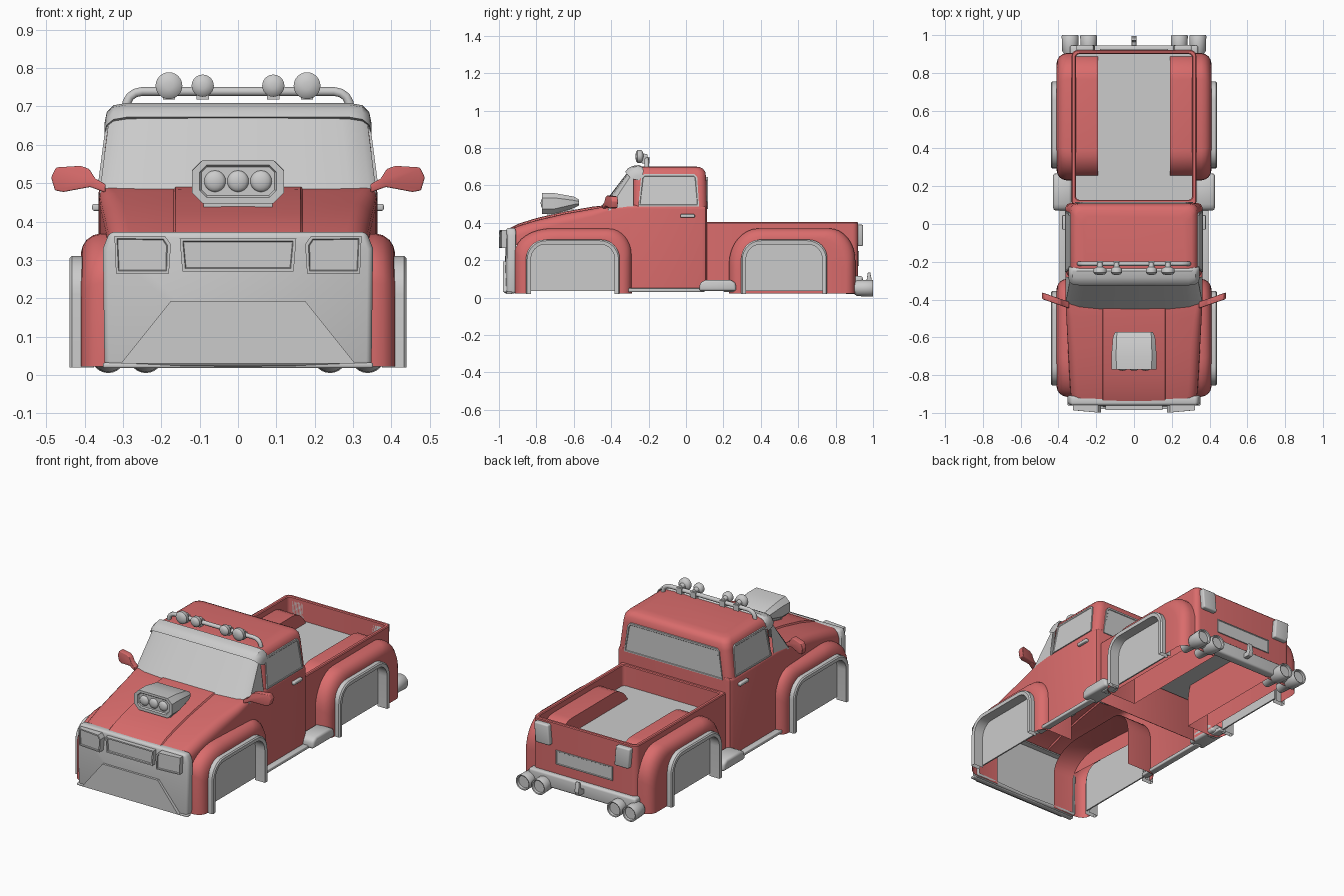
import bpy, bmesh, math

if "Cube" in bpy.data.objects:
    bpy.data.objects.remove(bpy.data.objects["Cube"])

red = bpy.data.materials.new("red_paint")
red.diffuse_color = (0.7, 0.15, 0.15, 1)
red.use_nodes = True
red.node_tree.nodes["Principled BSDF"].inputs["Base Color"].default_value = red.diffuse_color


def finish(name, bm, mat=None, mirror=False, angle=35):
    bmesh.ops.recalc_face_normals(bm, faces=bm.faces[:])
    me = bpy.data.meshes.new(name)
    bm.to_mesh(me)
    bm.free()
    ob = bpy.data.objects.new(name, me)
    bpy.context.collection.objects.link(ob)
    if mat:
        me.materials.append(mat)
    bpy.ops.object.select_all(action='DESELECT')
    ob.select_set(True)
    bpy.context.view_layer.objects.active = ob
    bpy.ops.object.shade_smooth_by_angle(angle=math.radians(angle))
    if mirror:
        ob.modifiers.new("mirror", 'MIRROR').use_mirror_merge = False
    return ob


def loft(name, rings, mat=None, closed=True, caps=(False, False), mirror=False):
    bm = bmesh.new()
    vs = [[bm.verts.new(p) for p in r] for r in rings]
    n = len(rings[0])
    for a, b in zip(vs, vs[1:]):
        for i in range(n if closed else n - 1):
            j = (i + 1) % n
            bm.faces.new((a[i], a[j], b[j], b[i]))
    if caps[0]:
        bm.faces.new(vs[0])
    if caps[1]:
        bm.faces.new(vs[-1])
    return finish(name, bm, mat, mirror)


def prism(name, pts, axis, a, b, mat=None, bevel=0, inset=None, mirror=False, shear=None):
    # outline extruded along an axis from a to b; inset = (rim width, depth) on the face at b
    k = 'xyz'.index(axis)
    bm = bmesh.new()
    ends = []
    for h in (a, b):
        ends.append([bm.verts.new(p[:k] + (h,) + p[k:]) for p in pts])
    n = len(pts)
    for i in range(n):
        j = (i + 1) % n
        bm.faces.new((ends[0][i], ends[0][j], ends[1][j], ends[1][i]))
    bm.faces.new(ends[0])
    bm.faces.new(ends[1])
    bmesh.ops.recalc_face_normals(bm, faces=bm.faces[:])
    if bevel:
        es = [e for e in bm.edges if e.calc_face_angle(0) > 0.5]
        bmesh.ops.bevel(bm, geom=es, offset=bevel, segments=3, profile=0.5, affect='EDGES')
    if inset:
        f = min(bm.faces, key=lambda f: (round(abs(f.calc_center_median()[k] - b), 4), -f.calc_area()))
        bmesh.ops.inset_region(bm, faces=[f], thickness=inset[0], depth=0)
        bmesh.ops.inset_region(bm, faces=[f], thickness=0.003, depth=-inset[1])
    if shear:
        for v in bm.verts:
            v.co = shear(v.co)
    return finish(name, bm, mat, mirror)


def rect(a0, b0, a1, b1):
    return [(a0, b0), (a1, b0), (a1, b1), (a0, b1)]


def lathe(name, x, z, prof, mirror=False, n=24):
    # profile of (y, radius) spun round an axis along y
    rings = [[(x + r * math.cos(2 * math.pi * i / n), y, z + r * math.sin(2 * math.pi * i / n))
              for i in range(n)] for y, r in prof]
    return loft(name, rings, None, True, (True, True), mirror)


def arch(x, y0, y1, zt, ca, cb, zb=0.022, n=8):
    pts = [(x, y0, zb)]
    for i in range(n + 1):
        t = math.pi / 2 * i / n
        pts.append((x, y0 + ca[0] * (1 - math.cos(t)), zt - ca[1] * (1 - math.sin(t))))
    for i in range(n + 1):
        t = math.pi / 2 * i / n
        pts.append((x, y1 - cb[0] * (1 - math.sin(t)), zt - cb[1] * (1 - math.cos(t))))
    return pts + [(x, y1, zb)]


def rounded(w, y0, y1, r, z, n=5):
    out = []
    for cx, cy, a in ((w - r, y1 - r, 0), (r - w, y1 - r, 90), (r - w, y0 + r, 180), (w - r, y0 + r, 270)):
        for i in range(n + 1):
            t = math.radians(a + 90 * i / n)
            out.append((cx + r * math.cos(t), cy + r * math.sin(t), z))
    return out


# hood and lower cab shell, open underneath and behind the front fenders
def section(y, w, zt, r=0.05, step=0.008):
    half = [(0, zt), (0.163, zt - 0.002), (0.168, zt - 0.002 - step), (w - r, zt - 0.004 - step)]
    for i in range(1, 6):
        t = math.pi / 2 * i / 5
        half.append((w - r + r * math.sin(t), zt - 0.004 - step - r * (1 - math.cos(t))))
    half.append((w, 0.035 if y > -0.3 else 0.28))
    return [(-x, y, z) for x, z in half[::-1]] + [(x, y, z) for x, z in half[1:]]


loft("hood_and_cab_body", [section(*s) for s in (
    (-0.94, 0.33, 0.372, 0.05, 0.002), (-0.89, 0.336, 0.397), (-0.8, 0.342, 0.425), (-0.65, 0.35, 0.46),
    (-0.5, 0.358, 0.486, 0.04), (-0.4, 0.362, 0.497, 0.025, 0.001), (-0.301, 0.363, 0.5, 0.02, 0),
    (-0.299, 0.363, 0.5, 0.02, 0), (0.085, 0.363, 0.495, 0.02, 0), (0.105, 0.354, 0.495, 0.02, 0),
    (0.112, 0.335, 0.495, 0.02, 0))], red, False, (False, True))

# upper cab and roof
loft("cab_roof", [rounded(*s) for s in (
    (0.362, -0.285, 0.112, 0.04, 0.47), (0.34, -0.285, 0.108, 0.04, 0.64), (0.334, -0.28, 0.103, 0.04, 0.672),
    (0.321, -0.27, 0.09, 0.04, 0.69), (0.305, -0.255, 0.072, 0.04, 0.698), (0.27, -0.23, 0.04, 0.04, 0.702))],
    red, True, (False, True))


# wraparound windscreen
def screen(z, w, yf, bow):
    h = [(w, -0.28), (w, yf), (0.95 * w, yf - 0.4 * bow), (0.8 * w, yf - 0.7 * bow), (0.45 * w, yf - 0.93 * bow)]
    return [(-x, y, z) for x, y in h] + [(0, yf - bow, z)] + [(x, y, z) for x, y in h[::-1]]


loft("windscreen", [screen(0.465, 0.362, -0.418, 0.052), screen(0.67, 0.336, -0.283, 0.03)],
     None, False, (False, True))

# sun visor over the windscreen
visor = [(-0.325, 0.672), (-0.312, 0.69), (-0.285, 0.704), (-0.25, 0.709), (-0.235, 0.7), (-0.27, 0.66)]
half = [(0.348, 0.022, -0.045, 0.6), (0.342, 0.012, -0.022, 0.9), (0.325, 0.005, -0.006, 1), (0.29, 0, 0, 1)]
stations = [(-x, a, b, s) for x, a, b, s in half] + half[::-1]
loft("sun_visor", [[(x, -0.28 + (y + 0.28) * s + dy, 0.69 + (z - 0.69) * s + dz) for y, z in visor]
                   for x, dy, dz, s in stations], None, True, (True, True))


# side and rear windows
def lean(c):
    c.x -= (c.z - 0.47) * 0.13
    return c


prism("side_window", [(-0.255, 0.488), (0.07, 0.488), (0.06, 0.645), (0.045, 0.66), (-0.225, 0.66), (-0.24, 0.645)],
      'x', 0.345, 0.3685, None, 0, (0.01, 0.0025), True, lean)
prism("rear_window", [(-0.312, 0.475), (0.312, 0.475), (0.29, 0.63), (0.275, 0.645), (-0.275, 0.645), (-0.29, 0.63)],
      'y', 0.09, 0.117, None, 0, (0.01, 0.003))

# pickup bed
loft("bed_walls", [rounded(*s) for s in (
    (0.33, 0.09, 0.92, 0.03, 0.05), (0.33, 0.09, 0.92, 0.03, 0.4), (0.326, 0.094, 0.916, 0.028, 0.405),
    (0.312, 0.124, 0.904, 0.02, 0.405), (0.308, 0.128, 0.9, 0.02, 0.4), (0.308, 0.128, 0.9, 0.02, 0.27))], red)
prism("bed_floor", rect(-0.315, 0.12, 0.315, 0.905), 'z', 0.27, 0.285)

# fenders, wheel arch flares and well plates
for tag, (y0, y1, ca, cb), (f0, f1), xi in (
        ("front", (-0.915, -0.29, (0.2, 0.13), (0.12, 0.14)), (-0.855, -0.355), 0.2),
        ("rear", (0.23, 0.905, (0.16, 0.19), (0.14, 0.17)), (0.295, 0.755), 0.19)):
    rings = [arch(x, y0 + o, y1 - o, 0.37 - o, ca, cb)
             for x, o in ((xi, 0), (0.355, 0), (0.378, 0.006), (0.395, 0.018), (0.405, 0.034), (0.409, 0.05))]
    c, d = (0.1, 0.1), (0.075, 0.08)
    rings.append(arch(0.409, f0, f1, 0.31, c, c))
    loft(tag + "_fender", rings, red, False, (tag == "rear", False), True)
    loft(tag + "_arch_flare", [
        arch(0.375, f0, f1, 0.31, c, c, 0.02), arch(0.433, f0, f1, 0.31, c, c, 0.02),
        arch(0.439, f0 + 0.006, f1 - 0.006, 0.304, c, c, 0.02),
        arch(0.437, f0 + 0.026, f1 - 0.026, 0.284, d, d, 0.02),
        arch(0.375, f0 + 0.026, f1 - 0.026, 0.284, d, d, 0.02)], None, False, (False, False), True)
    prism(tag + "_well_plate", [p[1:] for p in arch(0, f0 + 0.01, f1 - 0.01, 0.3, d, d, 0.035)],
          'x', 0.37, 0.378, None, 0, None, True)


# grille panel (hollow behind) with lamps, slot and lower guard
def bow(c):
    c.y += 0.02 * min(1, abs(c.x) / 0.35) ** 4
    return c


prism("grille_panel", [(-0.348, 0.022), (0, 0.022), (0.348, 0.022), (0.352, 0.33), (0.335, 0.373), (-0.335, 0.373),
                       (-0.352, 0.33)], 'y', -0.975, -0.925, None, 0.014, (0.002, 0.03), False, bow)
prism("headlight", [(0.18, 0.265), (0.318, 0.265), (0.322, 0.362), (0.19, 0.362), (0.175, 0.34)],
      'y', -0.95, -1.0, None, 0, (0.009, 0.006), True, bow)
prism("grille_slot", [(-0.145, 0.27), (0.145, 0.27), (0.152, 0.356), (-0.152, 0.356)],
      'y', -0.95, -0.985, None, 0, (0.011, 0.007))
prism("lower_guard", [(-0.305, 0.03), (0.305, 0.03), (0.175, 0.193), (-0.175, 0.193)], 'y', -0.96, -0.979)
prism("front_lip", rect(-0.352, 0.018, 0.352, 0.032), 'y', -0.95, -0.98, None, 0.005, None, False, bow)


# hood air scoop
def octagon(y, w, z0, z1, c):
    return [(s * x, y, z) for s, x, z in ((1, w - c, z0), (1, w, z0 + c), (1, w, z1 - c), (1, w - c, z1),
                                          (-1, w - c, z1), (-1, w, z1 - c), (-1, w, z0 + c), (-1, w - c, z0))]


loft("hood_scoop", [octagon(*s) for s in (
    (-0.763, 0.095, 0.468, 0.542, 0.014), (-0.77, 0.1, 0.463, 0.547, 0.018), (-0.77, 0.12, 0.447, 0.56, 0.028),
    (-0.7, 0.12, 0.45, 0.558, 0.025), (-0.6, 0.112, 0.478, 0.54, 0.02), (-0.572, 0.1, 0.492, 0.524, 0.01))],
    None, True, (True, True))
prism("scoop_base", rect(-0.09, 0.425, 0.09, 0.47), 'y', -0.74, -0.6)
for i in (-1, 0, 1):
    bm = bmesh.new()
    bmesh.ops.create_uvsphere(bm, u_segments=16, v_segments=10, radius=0.028)
    bmesh.ops.scale(bm, verts=bm.verts[:], vec=(1, 0.5, 1))
    bmesh.ops.translate(bm, verts=bm.verts[:], vec=(0.06 * i, -0.763, 0.505))
    finish("scoop_intake", bm)

# roof light bar and lamps
cu = bpy.data.curves.new("light_bar", 'CURVE')
cu.dimensions = '3D'
cu.bevel_depth = 0.012
cu.bevel_resolution = 3
path = [(0.293, 0.68), (0.29, 0.71), (0.282, 0.725), (0.268, 0.735), (0.25, 0.739)]
path = [(-x, z) for x, z in path] + path[::-1]
sp = cu.splines.new('POLY')
sp.points.add(len(path) - 1)
for p, (x, z) in zip(sp.points, path):
    p.co = (x, -0.21, z, 1)
bar = bpy.data.objects.new("light_bar", cu)
bpy.context.collection.objects.link(bar)
bpy.ops.object.select_all(action='DESELECT')
bar.select_set(True)
bpy.context.view_layer.objects.active = bar
bpy.ops.object.convert(target='MESH')
bpy.ops.object.shade_smooth_by_angle(angle=math.radians(50))
for x, r in ((0.18, 0.035), (0.092, 0.029)):
    lathe("roof_lamp", x, 0.754, [(-0.205, 0.012), (-0.228, 0.016), (-0.235, r * 0.9), (-0.24, r), (-0.258, r),
                                  (-0.266, r * 0.75), (-0.27, r * 0.3)], True)
    prism("lamp_bracket", rect(x - 0.016, -0.235, x + 0.016, -0.195), 'z', 0.718, 0.752, None, 0, None, True)


# door mirrors and handles
def sweep(c):
    c.y += (c.x - 0.35) * 0.35
    return c


prism("door_mirror", [(0.345, 0.475), (0.385, 0.49), (0.455, 0.477), (0.477, 0.481), (0.487, 0.515), (0.474, 0.541),
                      (0.41, 0.545), (0.388, 0.537), (0.372, 0.512), (0.345, 0.497)],
      'y', -0.445, -0.41, red, 0.004, None, True, sweep)
prism("door_handle", rect(-0.03, 0.428, 0.047, 0.446), 'x', 0.355, 0.38, None, 0.005, None, True)

# sills and side steps
prism("sill", rect(-0.36, 0.03, 0.1, 0.05), 'x', 0.355, 0.395, None, 0.005, None, True)
prism("rear_sill", rect(0.2, 0.03, 0.3, 0.05), 'x', 0.355, 0.4, None, 0.005, None, True)
prism("side_step", [(0.07, 0.035), (0.27, 0.035), (0.265, 0.08), (0.235, 0.095), (0.105, 0.095), (0.075, 0.08)],
      'x', 0.33, 0.428, None, 0.014, None, True)

# tail lights, plate panel, bumper, hitch and exhausts
prism("tail_light", [(0.205, 0.275), (0.295, 0.275), (0.305, 0.39), (0.215, 0.39)],
      'y', 0.9, 0.947, None, 0.008, None, True)
prism("plate_panel", rect(-0.18, 0.17, 0.18, 0.25), 'y', 0.9, 0.926, None, 0, (0.006, 0.003))
prism("rear_bumper", [(-0.34, 0.035), (0.34, 0.035), (0.34, 0.115), (-0.34, 0.115)], 'y', 0.89, 0.945, None, 0.012)
prism("tow_hitch", [(0.93, 0.06), (0.985, 0.06), (0.995, 0.085), (0.985, 0.135), (0.972, 0.135), (0.965, 0.09),
                    (0.93, 0.085)], 'x', -0.013, 0.013, None, 0.003)
for x in (0.24, 0.338):
    lathe("exhaust_pipe", x, 0.05, [(0.83, 0.028), (0.9, 0.032), (0.915, 0.042), (0.995, 0.045), (1.0, 0.042),
                                    (0.998, 0.036), (0.985, 0.034)], True)
